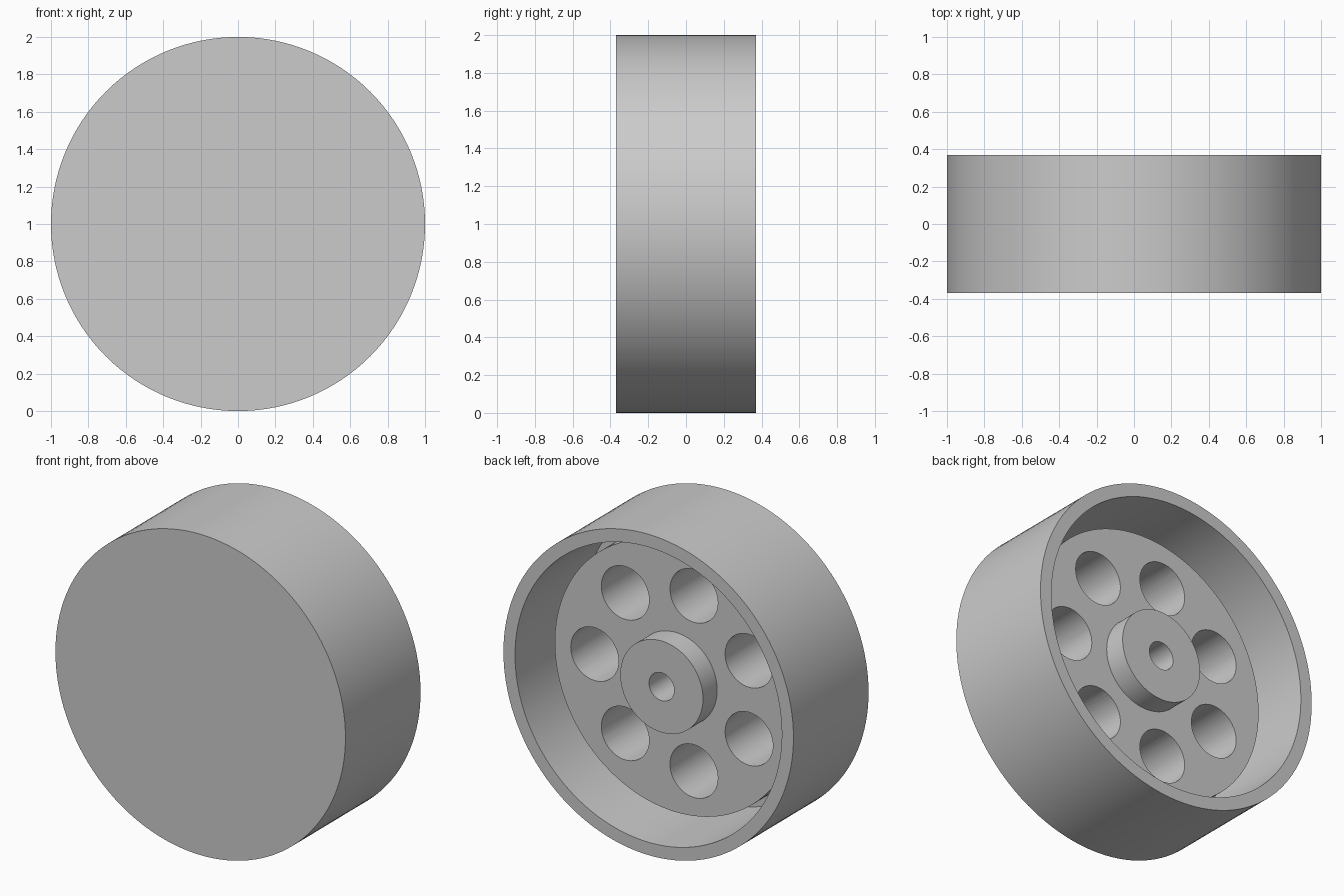
import bpy, bmesh, math
from mathutils import Matrix, Vector

cube = bpy.data.objects.get("Cube")
if cube:
    bpy.data.objects.remove(cube)

# Main dimensions
HALF = 0.37        # half the wheel width
FLOOR = 0.10       # back face of the inner web
INSIDE = -0.29     # inside of the closed front
HUB_FACE = 0.24
HOLES = 7

grey = bpy.data.materials.new("plain grey")
grey.use_nodes = True
colour = (0.6, 0.6, 0.6, 1)
grey.diffuse_color = colour
grey.node_tree.nodes["Principled BSDF"].inputs["Base Color"].default_value = colour


def make_object(name, bm):
    bmesh.ops.recalc_face_normals(bm, faces=bm.faces)
    mesh = bpy.data.meshes.new(name)
    bm.to_mesh(mesh)
    bm.free()
    mesh.materials.append(grey)
    obj = bpy.data.objects.new(name, mesh)
    bpy.context.collection.objects.link(obj)
    return obj


def lathe(name, profile, steps=128):
    """Turn (radius, y) points around the wheel axle."""
    bm = bmesh.new()
    verts = [bm.verts.new((r, y, 1)) for r, y in profile]
    edges = [bm.edges.new(pair) for pair in zip(verts, verts[1:])]
    bmesh.ops.spin(bm, geom=verts + edges, cent=(0, 0, 1), axis=(0, 1, 0),
                   angle=math.tau, steps=steps, use_merge=True)
    bmesh.ops.remove_doubles(bm, verts=bm.verts, dist=1e-5)
    return make_object(name, bm)


# Closed front, outer rim, deep groove, web, hub and blind axle bore
wheel = lathe("wheel", [
    (0, -HALF), (1, -HALF), (1, HALF), (0.92, HALF),
    (0.92, INSIDE), (0.835, INSIDE), (0.835, FLOOR),
    (0.285, FLOOR), (0.285, HUB_FACE), (0.087, HUB_FACE),
    (0.087, INSIDE), (0, INSIDE)])

# Ring of blind round holes in the web
bm = bmesh.new()
depth = FLOOR + 0.1 - INSIDE
for i in range(HOLES):
    a = math.tau * i / HOLES
    centre = Vector((0.56 * math.cos(a), INSIDE + depth / 2, 1 + 0.56 * math.sin(a)))
    bmesh.ops.create_cone(bm, cap_ends=True, segments=48, radius1=0.165, radius2=0.165,
                          depth=depth,
                          matrix=Matrix.Translation(centre) @ Matrix.Rotation(math.pi / 2, 4, "X"))
cutter = make_object("hole_cutter", bm)
cutter.hide_render = True

cut = wheel.modifiers.new("web holes", "BOOLEAN")
cut.operation = "DIFFERENCE"
cut.solver = "EXACT"
cut.object = cutter

bpy.ops.object.select_all(action="DESELECT")
wheel.select_set(True)
bpy.context.view_layer.objects.active = wheel
bpy.ops.object.modifier_apply(modifier=cut.name)
bpy.data.objects.remove(cutter)
bpy.ops.object.shade_smooth_by_angle(angle=math.radians(30))
